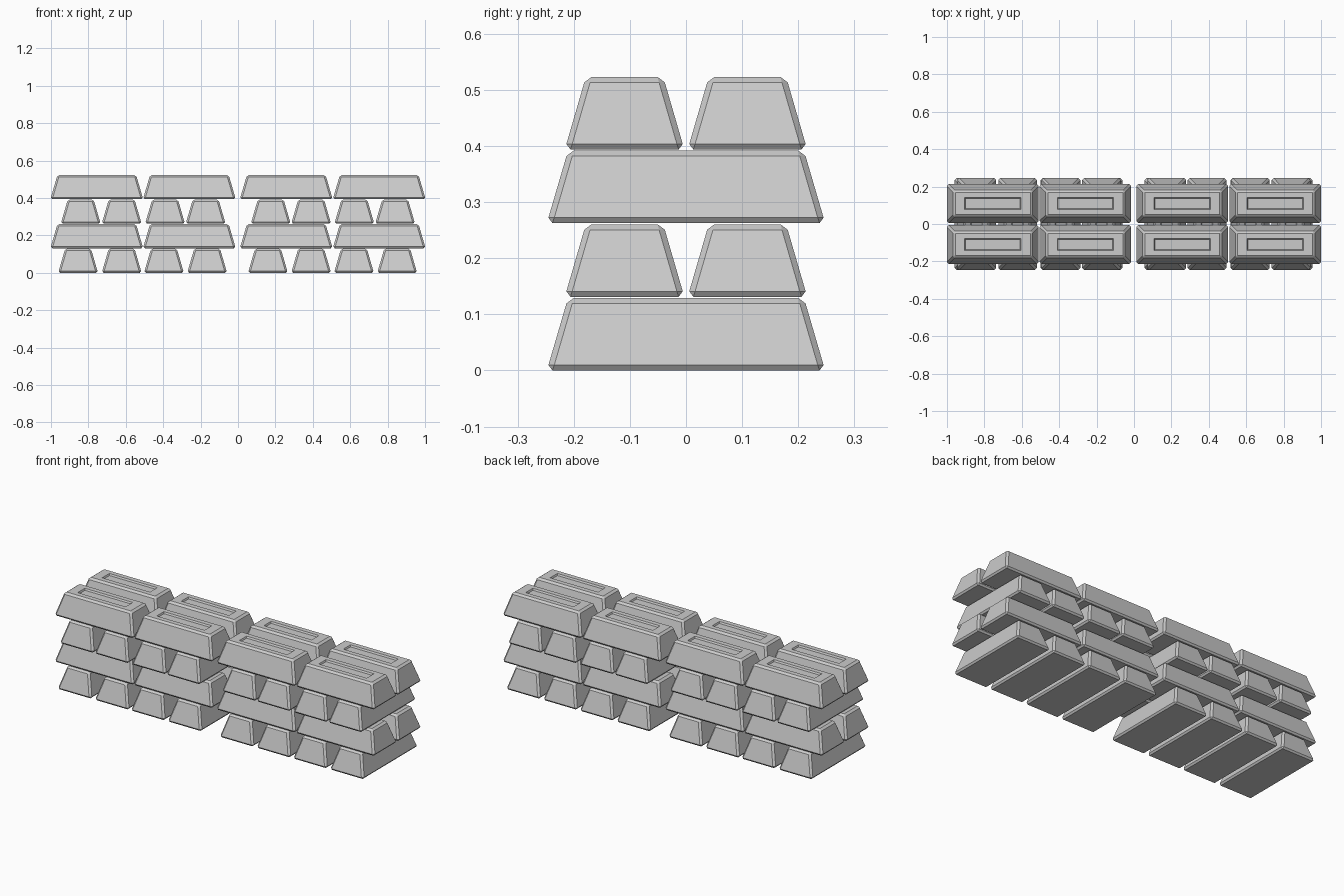
import bpy, bmesh
from mathutils import Vector

if "Cube" in bpy.data.objects:
    bpy.data.objects.remove(bpy.data.objects["Cube"])

H = 0.129          # bar height
PITCH = 0.1313     # layer spacing


def make_bar_mesh():
    """Tapered ingot with chamfered edges and a shallow recess on top."""
    bm = bmesh.new()
    bmesh.ops.create_cube(bm, size=2)
    for v in bm.verts:
        top = v.co.z > 0
        v.co = Vector((v.co.x * (0.2103 if top else 0.248),
                       v.co.y * (0.069 if top else 0.1065),
                       H if top else 0))
    bmesh.ops.bevel(bm, geom=bm.edges[:], offset=0.01, segments=1,
                    profile=0.5, affect='EDGES')
    # recess: rim, then sunken floor
    top = max(bm.faces, key=lambda f: f.calc_center_median().z)
    for hx, hy, z in ((0.15, 0.032, H), (0.146, 0.027, H - 0.009)):
        bmesh.ops.inset_region(bm, faces=[top], thickness=0.003)
        for v in top.verts:
            v.co = Vector((hx if v.co.x > 0 else -hx,
                           hy if v.co.y > 0 else -hy, z))
    bmesh.ops.recalc_face_normals(bm, faces=bm.faces[:])
    me = bpy.data.meshes.new("bar")
    bm.to_mesh(me)
    bm.free()
    return me


bar = make_bar_mesh()


def place(name, x, y, layer, turned=False):
    ob = bpy.data.objects.new(name, bar)
    ob.location = (x, y, layer * PITCH)
    if turned:
        ob.rotation_euler.z = 1.5707963
    bpy.context.collection.objects.link(ob)


# layers of bars lying front to back
cross_layers = {
    0: (-0.855, -0.622, -0.396, -0.165, 0.160, 0.391, 0.620, 0.851),
    2: (-0.841, -0.622, -0.390, -0.173, 0.175, 0.391, 0.622, 0.840),
}
for layer, xs in cross_layers.items():
    for x in xs:
        place("cross_bar", x, 0, layer, turned=True)

# layers of bars lying left to right, in two rows
for layer in (1, 3):
    for x in (-0.755, -0.260, 0.258, 0.755):
        for y in (-0.1095, 0.1095):
            place("long_bar", x, y, layer)
